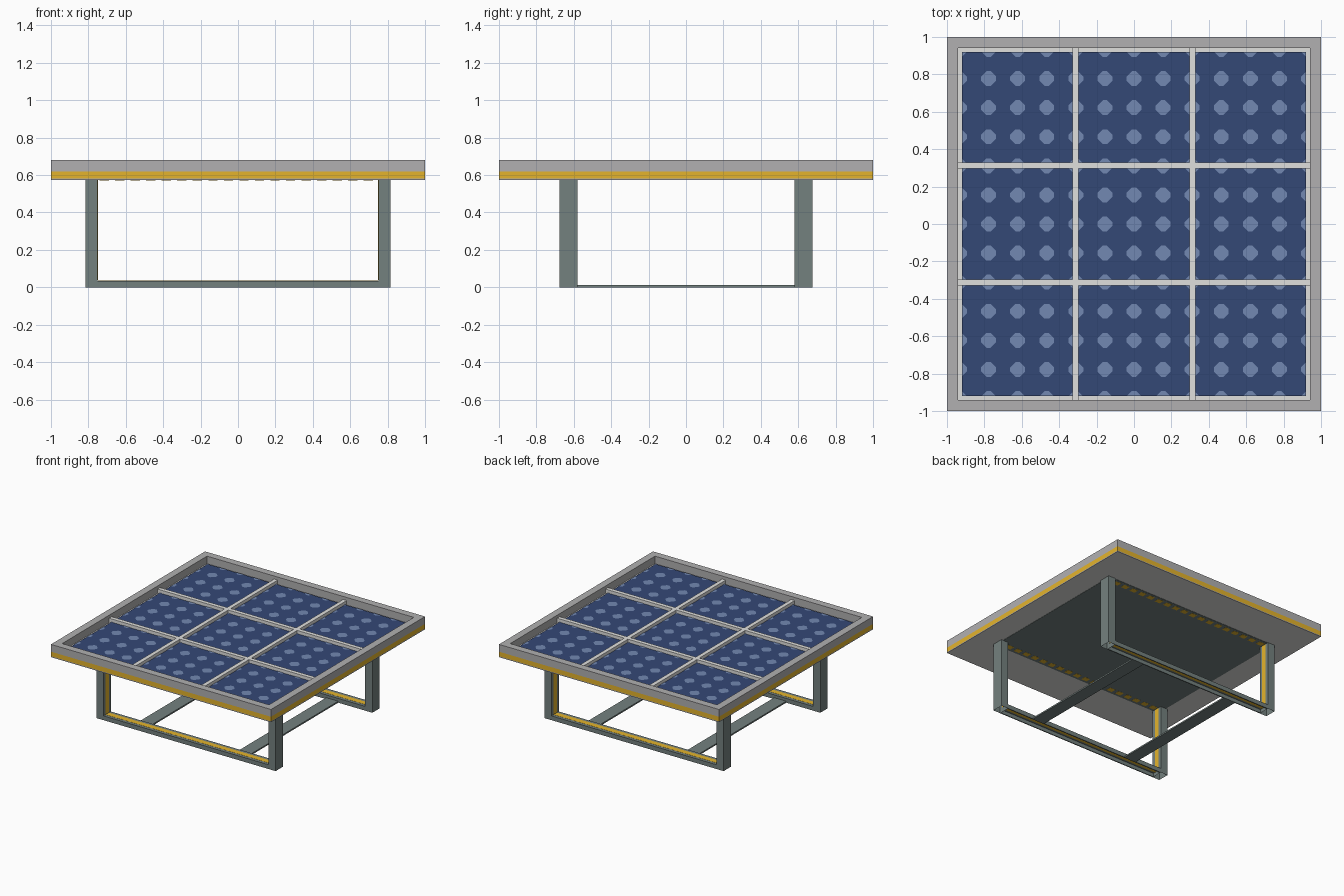
import bpy, bmesh

if "Cube" in bpy.data.objects:
    bpy.data.objects.remove(bpy.data.objects["Cube"])


def material(name, r, g, b):
    lin = [((c / 255 + 0.055) / 1.055) ** 2.4 for c in (r, g, b)]
    m = bpy.data.materials.new(name)
    m.diffuse_color = (*lin, 1)
    m.use_nodes = True
    m.node_tree.nodes["Principled BSDF"].inputs["Base Color"].default_value = m.diffuse_color
    return m


GREY = material("frame grey", 177, 176, 177)
GOLD = material("gold trim", 228, 180, 44)
LIGHT = material("light grey", 224, 224, 222)
BLUE = material("cell blue", 52, 72, 118)
PALE = material("pale blue", 114, 136, 178)
SLATE = material("slate", 116, 129, 127)


def finish(name, bm, *mats):
    me = bpy.data.meshes.new(name)
    bm.to_mesh(me)
    bm.free()
    for m in mats:
        me.materials.append(m)
    ob = bpy.data.objects.new(name, me)
    bpy.context.collection.objects.link(ob)
    return ob


def boxes(name, mat, items, open_bottom=False):
    bm = bmesh.new()
    for x0, x1, y0, y1, z0, z1 in items:
        for v in bmesh.ops.create_cube(bm, size=1)["verts"]:
            v.co = (x1 if v.co.x > 0 else x0, y1 if v.co.y > 0 else y0, z1 if v.co.z > 0 else z0)
    if open_bottom:
        bm.normal_update()
        bmesh.ops.delete(bm, geom=[f for f in bm.faces if f.normal.z < -0.5], context='FACES')
    return finish(name, bm, mat)


# Tray: square rings stacked along a profile, gold side band, light floor and underside
profile = [(1, 0.575), (1, 0.583), (1, 0.62), (1, 0.68), (0.94, 0.68), (0.94, 0.618)]
bm = bmesh.new()
rings = [[bm.verts.new((h * sx, h * sy, z)) for sx, sy in ((-1, -1), (1, -1), (1, 1), (-1, 1))]
         for h, z in profile]
for i in range(len(rings) - 1):
    for k in range(4):
        n = (k + 1) % 4
        f = bm.faces.new((rings[i][k], rings[i][n], rings[i + 1][n], rings[i + 1][k]))
        f.material_index = 1 if i == 1 else 0
bm.faces.new(rings[0][::-1]).material_index = 2
bm.faces.new(rings[-1]).material_index = 2
finish("panel_tray", bm, GREY, GOLD, LIGHT)

# Raised dividers between the nine panels
spans = [(-0.92, -0.33), (-0.297, 0.297), (0.33, 0.92)]
gaps = [(-0.33, -0.297), (0.297, 0.33)]
edges = [(-0.94, -0.33), (-0.297, 0.297), (0.33, 0.94)]
boxes("dividers", LIGHT,
      [(a, b, -0.94, 0.94, 0.618, 0.655) for a, b in gaps]
      + [(c, d, a, b, 0.618, 0.655) for a, b in gaps for c, d in edges])

# Blue solar panels
boxes("solar_panels", BLUE, [(a, b, c, d, 0.618, 0.628) for a, b in spans for c, d in spans])

# Pale diamonds on a regular grid, trimmed to each panel
R, S, STEP = 0.04, 0.011, 0.1555
octagon = [(R, -S), (R, S), (S, R), (-S, R), (-R, S), (-R, -S), (-S, -R), (S, -R)]


def clip(pts, axis, limit, sign):
    out = []
    for p, q in zip(pts, pts[1:] + pts[:1]):
        dp, dq = sign * (limit - p[axis]), sign * (limit - q[axis])
        if dp >= 0:
            out.append(p)
        if dp * dq < 0:
            t = dp / (dp - dq)
            out.append((p[0] + t * (q[0] - p[0]), p[1] + t * (q[1] - p[1])))
    return out


bm = bmesh.new()
for ci, (x0, x1) in enumerate(spans):
    for cj, (y0, y1) in enumerate(spans):
        for i in range(-2, 3):
            for j in range(-2, 3):
                cx, cy = ((ci - 1) * 4 + i) * STEP, ((cj - 1) * 4 + j) * STEP
                pts = [(cx + px, cy + py) for px, py in octagon]
                for axis, limit, sign in ((0, x0, -1), (0, x1, 1), (1, y0, -1), (1, y1, 1)):
                    pts = clip(pts, axis, limit, sign)
                if len(pts) > 2:
                    bm.faces.new([bm.verts.new((*p, 0.63)) for p in pts])
finish("panel_diamonds", bm, PALE)

# Slate plate under the tray
boxes("under_plate", SLATE, [(-0.8, 0.8, -0.67, 0.67, 0.573, 0.576)])

# Leg frames front and back, with gold strips on the inner faces
for side, s in (("front", -1), ("back", 1)):
    y0, y1 = sorted((s * 0.58, s * 0.675))
    g0, g1 = sorted((s * 0.606, s * 0.649))
    for end, e in (("left", -1), ("right", 1)):
        x0, x1 = sorted((e * 0.75, e * 0.815))
        boxes(f"{side}_{end}_leg", SLATE, [(x0, x1, y0, y1, 0, 0.577)], True)
        x0, x1 = sorted((e * 0.749, e * 0.751))
        boxes(f"{side}_{end}_leg_trim", GOLD, [(x0, x1, g0, g1, 0.04, 0.573)])
    # channel-shaped foot bar, open underneath
    boxes(f"{side}_foot_bar", SLATE, [(-0.75, 0.75, y0, y1, 0.03, 0.035),
                                      (-0.75, 0.75, y0, y0 + 0.008, 0, 0.03),
                                      (-0.75, 0.75, y1 - 0.008, y1, 0, 0.03)])
    boxes(f"{side}_foot_trim", GOLD, [(-0.749, 0.749, g0, g1, 0.029, 0.036)])
    # broken gold line under the plate
    boxes(f"{side}_top_trim", GOLD,
          [(-0.74 + k * 0.083, -0.69 + k * 0.083, g0, g1, 0.572, 0.574) for k in range(18)])

# Flat cross bars joining the two leg frames
boxes("cross_bars", SLATE,
      [(x - 0.055, x + 0.055, -0.58, 0.58, 0, 0.012) for x in (-0.45, 0.45)])
